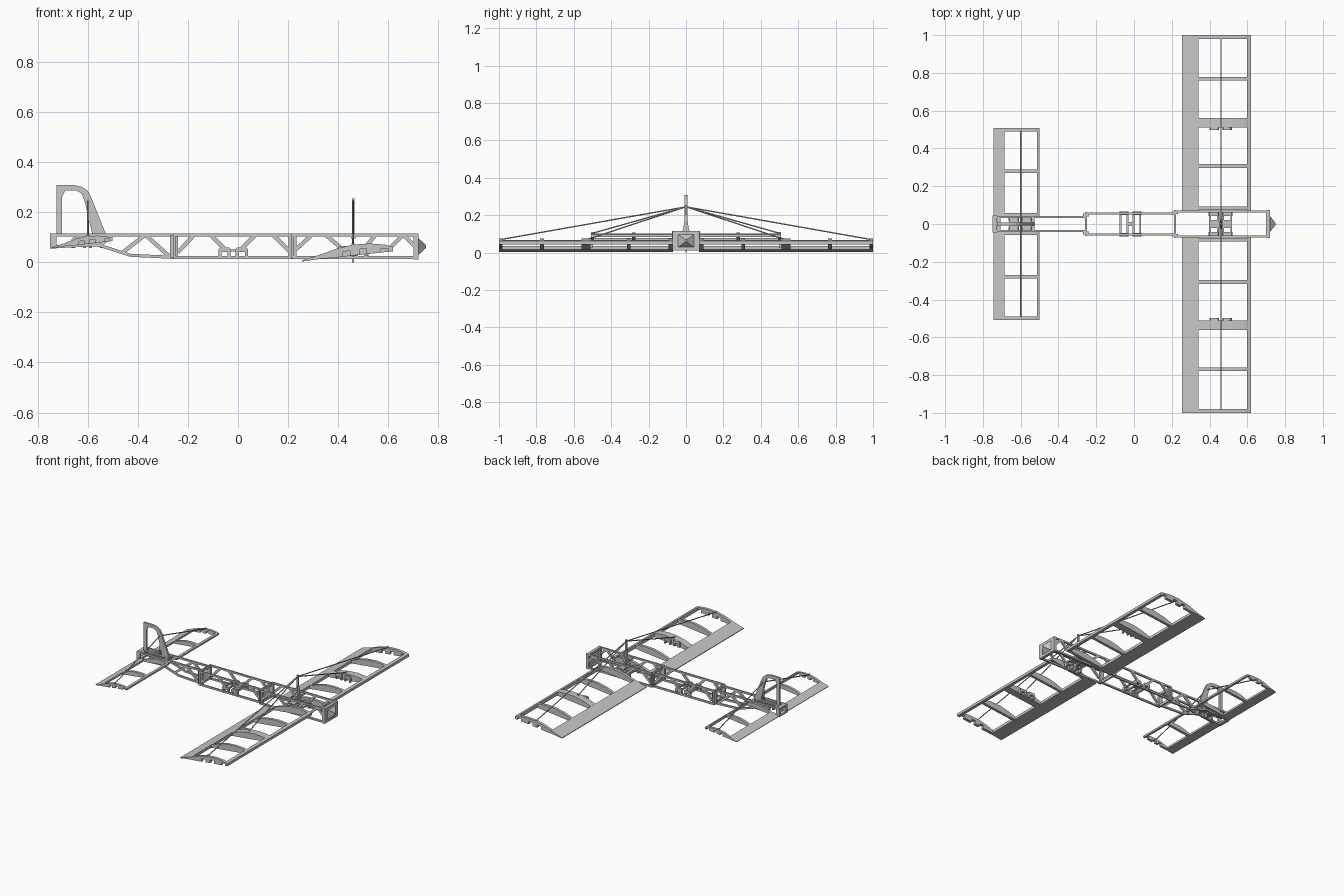
import bpy, bmesh
from math import pi
from mathutils import Matrix, Vector

cube = bpy.data.objects.get("Cube")
if cube:
    bpy.data.objects.remove(cube, do_unlink=True)

grey = bpy.data.materials.new("plain grey")
grey.use_nodes = True
grey.diffuse_color = (0.57, 0.57, 0.57, 1)
grey.node_tree.nodes["Principled BSDF"].inputs["Base Color"].default_value = grey.diffuse_color


def finish(name, bm):
    bmesh.ops.recalc_face_normals(bm, faces=bm.faces)
    mesh = bpy.data.meshes.new(name)
    bm.to_mesh(mesh)
    bm.free()
    mesh.materials.append(grey)
    bpy.context.collection.objects.link(bpy.data.objects.new(name, mesh))


def extrude(name, points, offset):
    """Flat outline of 3D points, extruded by an offset."""
    bm = bmesh.new()
    face = bm.faces.new([bm.verts.new(p) for p in points])
    ext = bmesh.ops.extrude_face_region(bm, geom=[face])
    verts = [v for v in ext["geom"] if isinstance(v, bmesh.types.BMVert)]
    bmesh.ops.translate(bm, verts=verts, vec=offset)
    finish(name, bm)


def prism(name, pts, y0, y1):
    """Side outline (x, z) extruded along y."""
    extrude(name, [(x, y0, z) for x, z in pts], (0, y1 - y0, 0))


def box(name, x0, x1, y0, y1, z0, z1):
    prism(name, [(x0, z0), (x1, z0), (x1, z1), (x0, z1)], y0, y1)


def rod(name, p, q, w, sides=6):
    """Straight bar of thickness w from p to q."""
    p, q = Vector(p), Vector(q)
    bm = bmesh.new()
    r = w * 0.7071 if sides == 4 else w / 2
    bmesh.ops.create_cone(bm, cap_ends=True, segments=sides, radius1=r, radius2=r,
                          depth=(q - p).length)
    turn = (q - p).to_track_quat('Z', 'Y').to_matrix().to_4x4()
    bm.transform(Matrix.Translation((p + q) / 2) @ turn @ Matrix.Rotation(pi / 4, 4, 'Z'))
    finish(name, bm)


def strut(name, a, b, y, w=0.012, t=0.011):
    """Flat bar lying in a side panel, between (x, z) points a and b."""
    a, b = Vector(a), Vector(b)
    d = (b - a).normalized()
    n = Vector((-d.y, d.x)) * w / 2
    prism(name, [a + n, b + n, b - n, a - n], y - t / 2, y + t / 2)


def ring(name, x0, x1, hy, z0, z1, t):
    """Open rectangular bulkhead."""
    for s in (-1, 1):
        box(name + "_side", x0, x1, s * hy, s * (hy - t), z0, z1)
    box(name + "_top", x0, x1, t - hy, hy - t, z1 - t, z1)
    box(name + "_bottom", x0, x1, t - hy, hy - t, z0, z0 + t)


def arch(name, x0, x1, y0, y1, z0, z1, t=0.012):
    """Block with an open slot below."""
    prism(name, [(x0, z0), (x0, z1 - t / 2), (x0 + t / 2, z1), (x1 - t / 2, z1),
                 (x1, z1 - t / 2), (x1, z0), (x1 - t, z0), (x1 - t, z1 - t * 1.6),
                 (x0 + t, z1 - t * 1.6), (x0 + t, z0)], y0, y1)


# Fuselage side panels: rails and diagonal bracing in three stepped sections
top, low = 0.11, 0.02
sections = [
    ("front", 0.067, [(0.22, low), (0.72, low)],
     [(0.23, 0.05, 0.295, top), (0.35, top, 0.42, 0.05), (0.50, 0.05, 0.55, top),
      (0.61, 0.06, 0.66, top), (0.66, top, 0.71, 0.06)]),
    ("middle", 0.056, [(-0.26, low), (0.22, low)],
     [(-0.24, 0.04, -0.175, top), (-0.11, top, -0.05, 0.05), (0.01, 0.05, 0.07, top),
      (0.14, top, 0.21, 0.04)]),
    ("tail", 0.038, [(-0.26, low), (-0.43, 0.028), (-0.56, 0.07), (-0.74, 0.062)],
     [(-0.27, low, -0.37, top), (-0.37, top, -0.46, 0.04), (-0.55, 0.07, -0.50, top)]),
]
for part, hy, path, braces in sections:
    for y in (-hy, hy):
        strut(part + "_top_rail", (path[0][0], top), (path[-1][0], top), y)
        for a, b in zip(path, path[1:]):
            strut(part + "_lower_rail", a, b, y)
        for x0, z0, x1, z1 in braces:
            strut(part + "_diagonal", (x0, z0), (x1, z1), y, 0.016)

# Bulkheads with upright posts
for name, x, hy in (("rear_bulkhead", -0.255, 0.063), ("centre_bulkhead", 0.218, 0.075)):
    ring(name, x - 0.005, x + 0.005, hy, 0.015, 0.115, 0.018)
    for s in (-1, 1):
        box(name + "_post", x - 0.016, x + 0.016, s * (hy - 0.008), s * (hy - 0.022), 0.02, 0.11)
ring("nose_frame", 0.70, 0.72, 0.073, 0.012, 0.115, 0.014)
ring("tail_frame", -0.75, -0.725, 0.044, 0.055, 0.115, 0.012)

# Nose plate and pyramid
box("nose_plate", 0.712, 0.72, -0.06, 0.06, 0.022, 0.105)
bm = bmesh.new()
base = [bm.verts.new((0.72, y * 0.042, 0.063 + z * 0.034))
        for y, z in ((-1, -1), (1, -1), (1, 1), (-1, 1))]
tip = [bm.verts.new((0.75, v.co.y * 0.12, 0.063 + (v.co.z - 0.063) * 0.2)) for v in base]
bm.faces.new(base)
bm.faces.new(tip)
for i in range(4):
    j = (i + 1) % 4
    bm.faces.new((base[i], base[j], tip[j], tip[i]))
finish("nose_cone", bm)

# Slotted holders across the fuselage
for part, xs, width, hy, z0, z1 in (("middle", (-0.077, -0.009), 0.048, 0.065, 0.02, 0.06),
                                    ("wing", (0.395, 0.465), 0.056, 0.06, 0.02, 0.062),
                                    ("tail", (-0.664, -0.596), 0.056, 0.034, 0.058, 0.1)):
    for x in xs:
        x1 = x + width
        for s in (-1, 1):
            arch(part + "_holder", x, x1, s * hy, s * (hy - 0.018), z0, z1)
        for e in (x + 0.006, x1 - 0.006):
            rod(part + "_holder_tie", (e, -hy, z1 - 0.01), (e, hy, z1 - 0.01), 0.01, 4)
        if part != "middle":
            box(part + "_holder_bridge", x + 0.01, x1 - 0.01, -0.02, 0.02, z1 - 0.017, z1 - 0.007)
    box(part + "_holder_link", xs[0] + width, xs[1], -0.01, 0.01, z1 - 0.016, z1 - 0.008)

# Airfoil panels: unit chord outline (0 trailing, 1 leading) scaled to each surface
upper = [(0.235, 0.035), (0.4, 0.057), (0.57, 0.071), (0.75, 0.075), (0.9, 0.071), (1, 0.062)]
lower = [(1, 0.044), (0.235, 0.014)]
teeth = [(0.95, 0.042), (0.95, 0.056), (0.87, 0.056), (0.87, 0.039), (0.71, 0.033),
         (0.71, 0.054), (0.63, 0.052), (0.63, 0.03), (0.53, 0.026), (0.53, 0.046),
         (0.45, 0.042), (0.45, 0.022)]
trailing = [(0, 0.003), (0, 0.008), (0.24, 0.035), (0.24, 0.016)]
leading = [(0.945, 0.043), (0.945, 0.067), (1, 0.062), (1, 0.044)]


def panel(name, x0, chord, lift, zs, y0, y1, ribs):
    def fit(pts):
        return [(x0 + u * chord, lift + z * zs) for u, z in pts]
    for s in (-1, 1):
        prism(name + "_trailing_edge", fit(trailing), s * y0, s * y1)
        prism(name + "_leading_edge", fit(leading), s * y0, s * y1)
        for y, w, notched in ribs:
            outline = upper + lower[:1] + (teeth if notched else []) + lower[1:]
            prism(name + "_rib", fit(outline), s * (y - w / 2), s * (y + w / 2))


panel("wing", 0.255, 0.364, 0, 1, 0.07, 1.0,
      [(0.083, 0.02, False), (0.307, 0.019, False), (0.535, 0.05, False),
       (0.77, 0.019, False), (0.99, 0.02, True)])
panel("tailplane", -0.745, 0.244, 0.054, 0.7, 0.042, 0.507,
      [(0.051, 0.016, False), (0.28, 0.018, False), (0.499, 0.016, True)])

# Holders beside the mid-wing ribs
for s in (-1, 1):
    for x in (0.4, 0.468):
        arch("rib_holder", x, x + 0.05, s * 0.497, s * 0.512, 0.025, 0.065)

# Fin: trailing post, rounded top and sloping leading edge
prism("fin", [(-0.725, 0.112), (-0.725, 0.308), (-0.655, 0.308), (-0.625, 0.302), (-0.6, 0.285),
              (-0.587, 0.262), (-0.527, 0.112), (-0.582, 0.112), (-0.611, 0.24),
              (-0.625, 0.275), (-0.645, 0.286), (-0.69, 0.286), (-0.702, 0.262),
              (-0.702, 0.112)], -0.007, 0.007)
box("fin_base", -0.73, -0.525, -0.008, 0.008, 0.105, 0.115)
for x in (-0.715, -0.535):
    box("fin_crossbar", x - 0.008, x + 0.008, -0.04, 0.04, 0.104, 0.115)

# Masts: flared wing mast and slim tail mast
profile = [(0.03, 0.1), (0.015, 0.125), (0.009, 0.17), (0.006, 0.21), (0.006, 0.255)]
outline = profile + [(-y, z) for y, z in reversed(profile)]
extrude("wing_mast", [(0.455, y, z) for y, z in outline], (0.011, 0, 0))
rod("wing_mast_foot", (0.46, 0, 0.0), (0.46, 0, 0.11), 0.008, 4)
box("wing_mast_crossbar", 0.452, 0.469, -0.067, 0.067, 0.095, 0.11)
rod("tail_mast", (-0.6, 0, 0.075), (-0.6, 0, 0.265), 0.008, 4)

# Bracing wires and their anchors
for s in (-1, 1):
    for x, y, z in ((0.46, 0.99, 0.07), (0.46, 0.53, 0.07), (-0.6, 0.498, 0.104)):
        rod("bracing_wire", (x, 0, 0.245), (x, s * y, z), 0.007)
        rod("wire_anchor", (x, s * y, z - 0.01), (x, s * y, z + 0.006), 0.012, 8)
